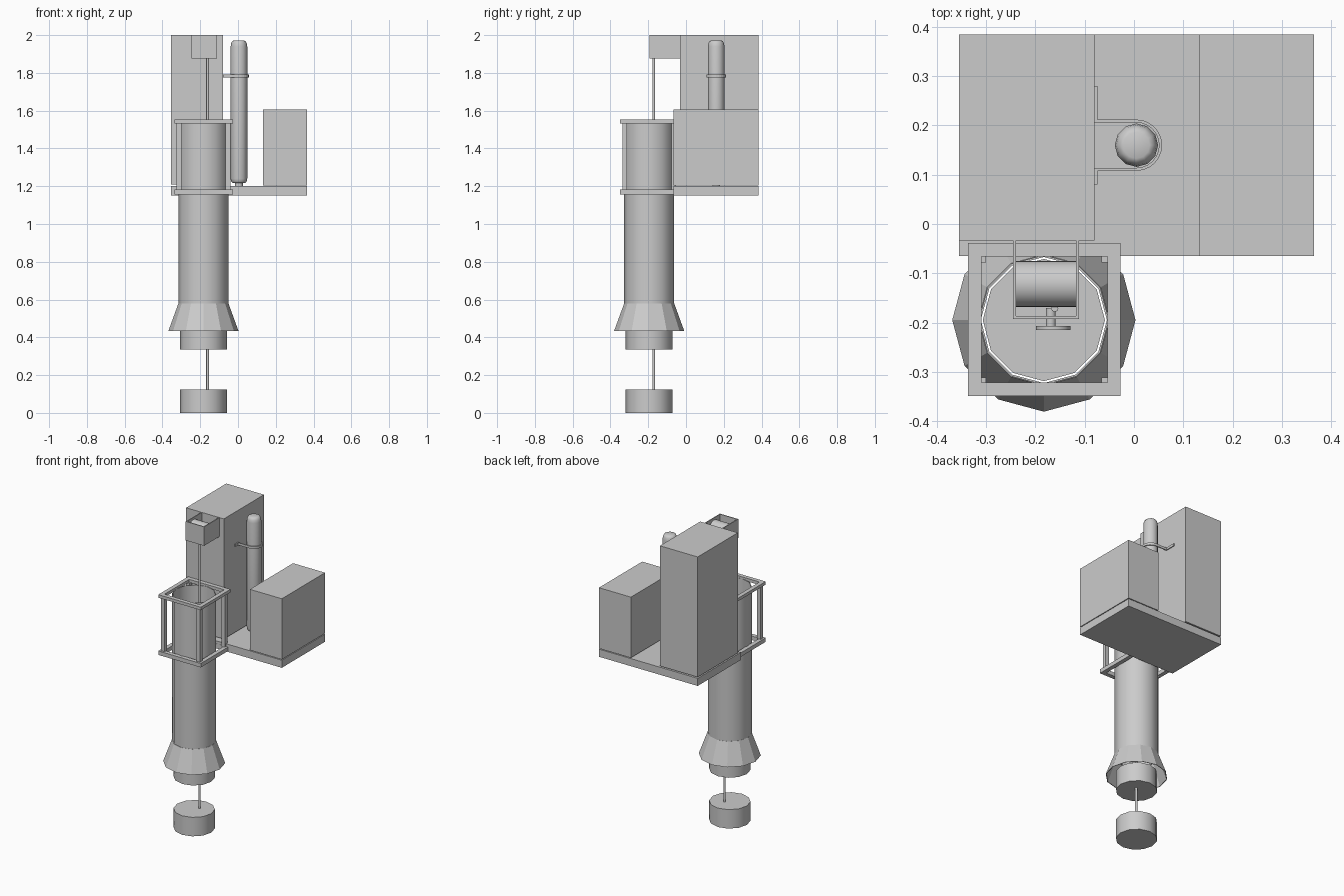
import bpy, bmesh
from math import pi, cos, sin, radians, sqrt

if "Cube" in bpy.data.objects:
    bpy.data.objects.remove(bpy.data.objects["Cube"])

CX, CY = -0.183, -0.195        # axis of the vertical tube


def finish(bm, name, smooth=None):
    bmesh.ops.recalc_face_normals(bm, faces=bm.faces)
    me = bpy.data.meshes.new(name)
    bm.to_mesh(me)
    bm.free()
    ob = bpy.data.objects.new(name, me)
    bpy.context.collection.objects.link(ob)
    if smooth:
        bpy.ops.object.select_all(action='DESELECT')
        ob.select_set(True)
        bpy.context.view_layer.objects.active = ob
        bpy.ops.object.shade_smooth_by_angle(angle=radians(smooth))
    return ob


def box(name, x0, x1, y0, y1, z0, z1):
    bm = bmesh.new()
    bmesh.ops.create_cube(bm, size=1)
    for v in bm.verts:
        v.co = ((x0 + x1) / 2 + v.co.x * (x1 - x0),
                (y0 + y1) / 2 + v.co.y * (y1 - y0),
                (z0 + z1) / 2 + v.co.z * (z1 - z0))
    return finish(bm, name)


def lathe(name, profile, loc, sides=12, hollow=False, smooth=40, turn=0.0, axis='z'):
    """Revolve (radius, height) points; hollow closes the profile into a ring."""
    bm = bmesh.new()
    rings = []
    for r, h in profile:
        ring = []
        for i in range(sides):
            a = turn + 2 * pi * i / sides
            p = (r * cos(a), r * sin(a), h)
            p = {'z': p, 'x': (p[2], p[0], p[1]), 'y': (p[0], p[2], p[1])}[axis]
            ring.append(bm.verts.new([p[k] + loc[k] for k in range(3)]))
        rings.append(ring)
    n = len(rings)
    for j in range(n if hollow else n - 1):
        a, b = rings[j], rings[(j + 1) % n]
        for i in range(sides):
            k = (i + 1) % sides
            bm.faces.new((a[i], a[k], b[k], b[i]))
    if not hollow:
        bm.faces.new(rings[0])
        bm.faces.new(rings[-1])
    return finish(bm, name, smooth)


def strip(name, path, z0, z1, thickness):
    """Upright sheet following a plan path, thickened on both sides."""
    bm = bmesh.new()
    lo = [bm.verts.new((x, y, z0)) for x, y in path]
    hi = [bm.verts.new((x, y, z1)) for x, y in path]
    for i in range(len(path) - 1):
        bm.faces.new((lo[i], lo[i + 1], hi[i + 1], hi[i]))
    ob = finish(bm, name)
    m = ob.modifiers.new("thickness", 'SOLIDIFY')
    m.thickness, m.offset, m.use_even_offset = thickness, 0, True
    return ob


# platform and cabinets
box("platform", -0.355, 0.365, -0.065, 0.385, 1.15, 1.20)
box("tall_cabinet", -0.355, -0.08, -0.033, 0.385, 1.208, 2.0)
box("low_cabinet", 0.132, 0.365, -0.065, 0.385, 1.205, 1.605)

# gas bottle and its wall strap
BX, BY = 0.005, 0.16
lathe("bottle", [(0.021, 1.2), (0.021, 1.216), (0.034, 1.217), (0.041, 1.225), (0.044, 1.24),
                 (0.044, 1.94), (0.041, 1.957), (0.035, 1.968), (0.027, 1.972)],
      (BX, BY, 0), smooth=50)
arc = [(BX + 0.049 * cos(a), BY + 0.049 * sin(a))
       for a in [-pi / 2 + pi * i / 12 for i in range(13)]]
strip("bottle_strap", [(-0.077, 0.08), (-0.077, 0.111)] + arc
      + [(-0.077, 0.209), (-0.077, 0.28)], 1.775, 1.791, 0.006)

# vertical tube with flared foot
lathe("tube", [(0.132, 0.57), (0.132, 1.54), (0.128, 1.54), (0.128, 0.57)],
      (CX, CY, 0), hollow=True)
lathe("flared_foot", [(0.186, 0.433), (0.133, 0.578), (0.129, 0.578), (0.182, 0.433)],
      (CX, CY, 0), hollow=True, smooth=None)

# plug inside the foot and weight below
for name, z0 in (("plug", 0.335), ("hanging_weight", 0.0)):
    lathe(name, [(0.124, z0), (0.124, z0 + 0.125)], (CX, CY, 0))

# square frame around the tube head
for name, z0, z1 in (("frame_lower", 1.156, 1.182), ("frame_upper", 1.533, 1.553)):
    o, i = 0.155 * sqrt(2), 0.128 * sqrt(2)
    lathe(name, [(o, z0), (o, z1), (i, z1), (i, z0)], (CX + 0.001, CY + 0.001, 0),
          sides=4, hollow=True, smooth=None, turn=pi / 4)
for sx in (-1, 1):
    for sy in (-1, 1):
        x, y = CX + sx * 0.1295, CY + sy * 0.1295
        box("frame_post", x - 0.0125, x + 0.0125, y - 0.0125, y + 0.0125, 1.18, 1.535)

# winch housing, drum and cable
strip("winch_housing", [(-0.243, -0.033), (-0.243, -0.19), (-0.115, -0.19), (-0.115, -0.033)],
      1.875, 2.0, 0.006)
lathe("winch_drum", [(0.047, -0.24), (0.047, -0.117)], (0, -0.122, 1.94),
      sides=24, axis='x')
lathe("cable", [(0.0075, 0.12), (0.0075, 1.94)], (-0.161, -0.171, 0), sides=8, smooth=50)

# guide wheel on the plug
lathe("guide_wheel", [(0.035, -0.215), (0.035, -0.207)], (-0.164, 0, 0.495), sides=16, axis='y')
lathe("guide_hub", [(0.010, -0.207), (0.010, -0.171)], (-0.169, 0, 0.495), sides=12, axis='y')
